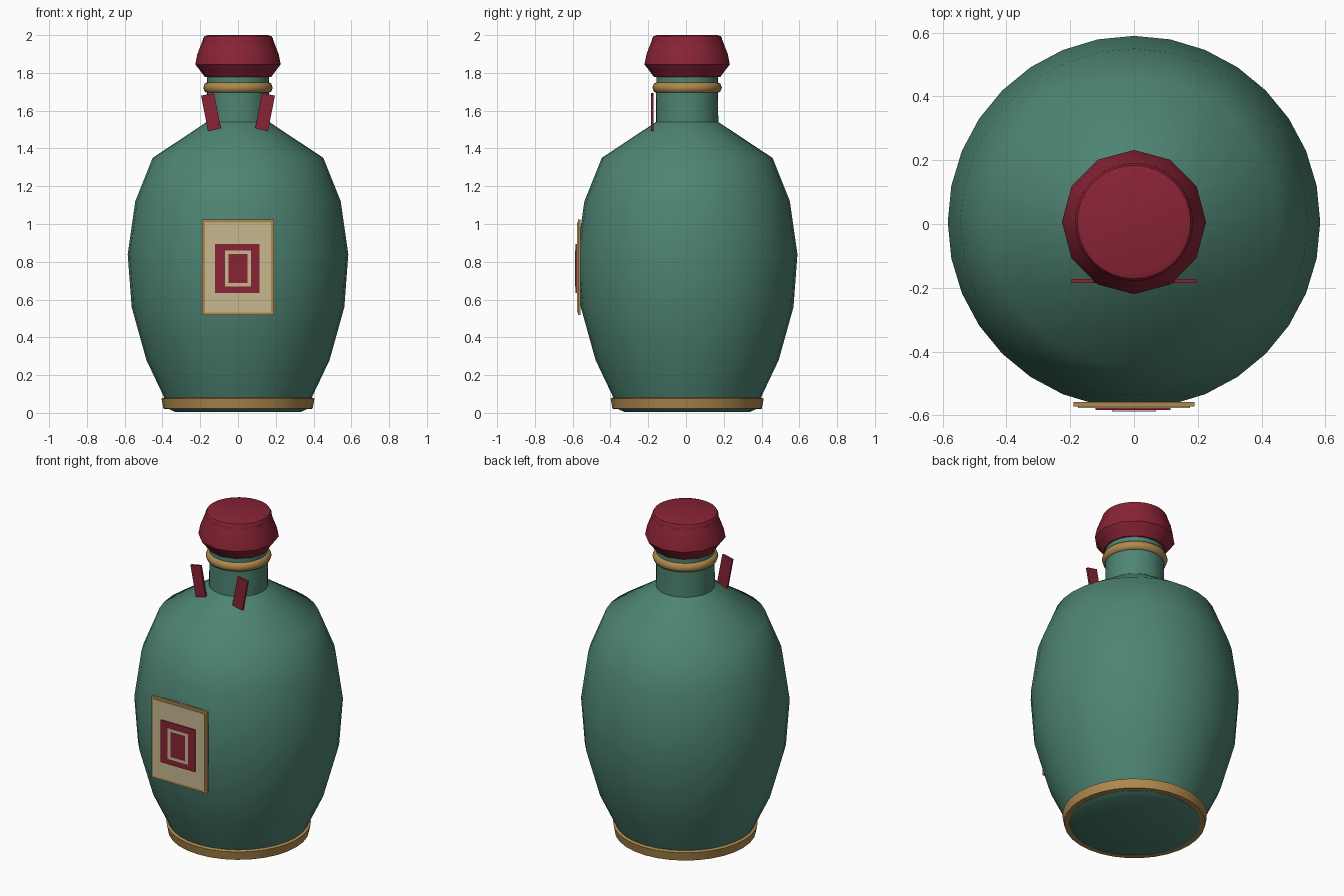
import bpy, bmesh, math
from mathutils import Matrix

if "Cube" in bpy.data.objects:
    bpy.data.objects.remove(bpy.data.objects["Cube"])

YC = 0.006  # vessel axis sits slightly behind the label


def mat(name, rgb):
    m = bpy.data.materials.new(name)
    m.diffuse_color = (*rgb, 1)
    m.use_nodes = True
    m.node_tree.nodes["Principled BSDF"].inputs["Base Color"].default_value = m.diffuse_color
    return m


GREEN = mat("celadon green", (0.075, 0.23, 0.17))
RED = mat("crimson", (0.25, 0.017, 0.036))
GOLD = mat("gold", (0.43, 0.25, 0.075))
CREAM = mat("cream", (0.58, 0.48, 0.28))


def finish(bm, name, material, angle=None):
    bmesh.ops.recalc_face_normals(bm, faces=bm.faces)
    me = bpy.data.meshes.new(name)
    bm.to_mesh(me)
    bm.free()
    ob = bpy.data.objects.new(name, me)
    bpy.context.collection.objects.link(ob)
    me.materials.append(material)
    if angle:
        bpy.ops.object.select_all(action='DESELECT')
        ob.select_set(True)
        bpy.context.view_layer.objects.active = ob
        bpy.ops.object.shade_smooth_by_angle(angle=math.radians(angle))
    return ob


def lathe(name, profile, sides, material, angle=35, closed=False):
    """Revolve (radius, z) points; open profiles get end caps."""
    bm = bmesh.new()
    rings = []
    for r, z in profile:
        rings.append([bm.verts.new((r * math.cos(2 * math.pi * i / sides),
                                    YC + r * math.sin(2 * math.pi * i / sides), z))
                      for i in range(sides)])
    pairs = list(zip(rings, rings[1:]))
    if closed:
        pairs.append((rings[-1], rings[0]))
    else:
        bm.faces.new(rings[0])
        bm.faces.new(rings[-1])
    for a, b in pairs:
        for i in range(sides):
            j = (i + 1) % sides
            bm.faces.new((a[i], a[j], b[j], b[i]))
    return finish(bm, name, material, angle)


def plate(name, x, z, w, h, y_front, depth, material, tilt=0):
    """Thin box facing -y."""
    bm = bmesh.new()
    m = (Matrix.Translation((x, y_front + depth / 2, z))
         @ Matrix.Rotation(math.radians(tilt), 4, 'Y')
         @ Matrix.Diagonal((w, depth, h, 1)))
    bmesh.ops.create_cube(bm, size=1, matrix=m)
    return finish(bm, name, material)


# vessel body with neck
lathe("bottle_body", [(0.33, 0.004), (0.365, 0.02), (0.39, 0.08), (0.485, 0.28),
                      (0.563, 0.56), (0.584, 0.84), (0.544, 1.12), (0.452, 1.35),
                      (0.165, 1.54), (0.163, 1.80)], 32, GREEN)

# gold foot band
lathe("foot_band", [(0.34, 0.02), (0.395, 0.022), (0.405, 0.075), (0.39, 0.082),
                    (0.34, 0.082)], 32, GOLD, closed=True)

# gold neck ring
lathe("neck_ring", [(0.157 + 0.027 * math.cos(a * math.pi / 4),
                     1.722 + 0.03 * math.sin(a * math.pi / 4)) for a in range(8)],
      32, GOLD, 60, closed=True)

# gathered cloth cap (twelve sided) and its round top
lathe("cap_cloth", [(0.175, 1.778), (0.226, 1.845), (0.215, 1.90), (0.186, 1.975)],
      12, RED, 40)
lathe("cap_top", [(0.165, 1.80), (0.187, 1.95), (0.185, 1.982), (0.178, 1.994),
                  (0.16, 2.0)], 32, RED, 40)

# ribbon tails hanging from the neck
for side, s in (("left", -1), ("right", 1)):
    plate("ribbon_" + side, s * 0.143, 1.593, 0.07, 0.19, -0.185, 0.013, RED, s * 11)

# label: gold frame, cream paper, red square
plate("label_frame", 0, 0.77, 0.38, 0.505, -0.572, 0.014, GOLD)
plate("label_paper", 0, 0.77, 0.35, 0.475, -0.577, 0.008, CREAM)
plate("label_square", -0.003, 0.765, 0.235, 0.26, -0.584, 0.008, RED)

# plain abstract border ornament on the square
for s in (-1, 1):
    plate("ornament_upright", s * 0.06, 0.765, 0.018, 0.19, -0.588, 0.005, CREAM)
    plate("ornament_crossbar", 0, 0.765 + s * 0.086, 0.102, 0.018, -0.588, 0.005, CREAM)
